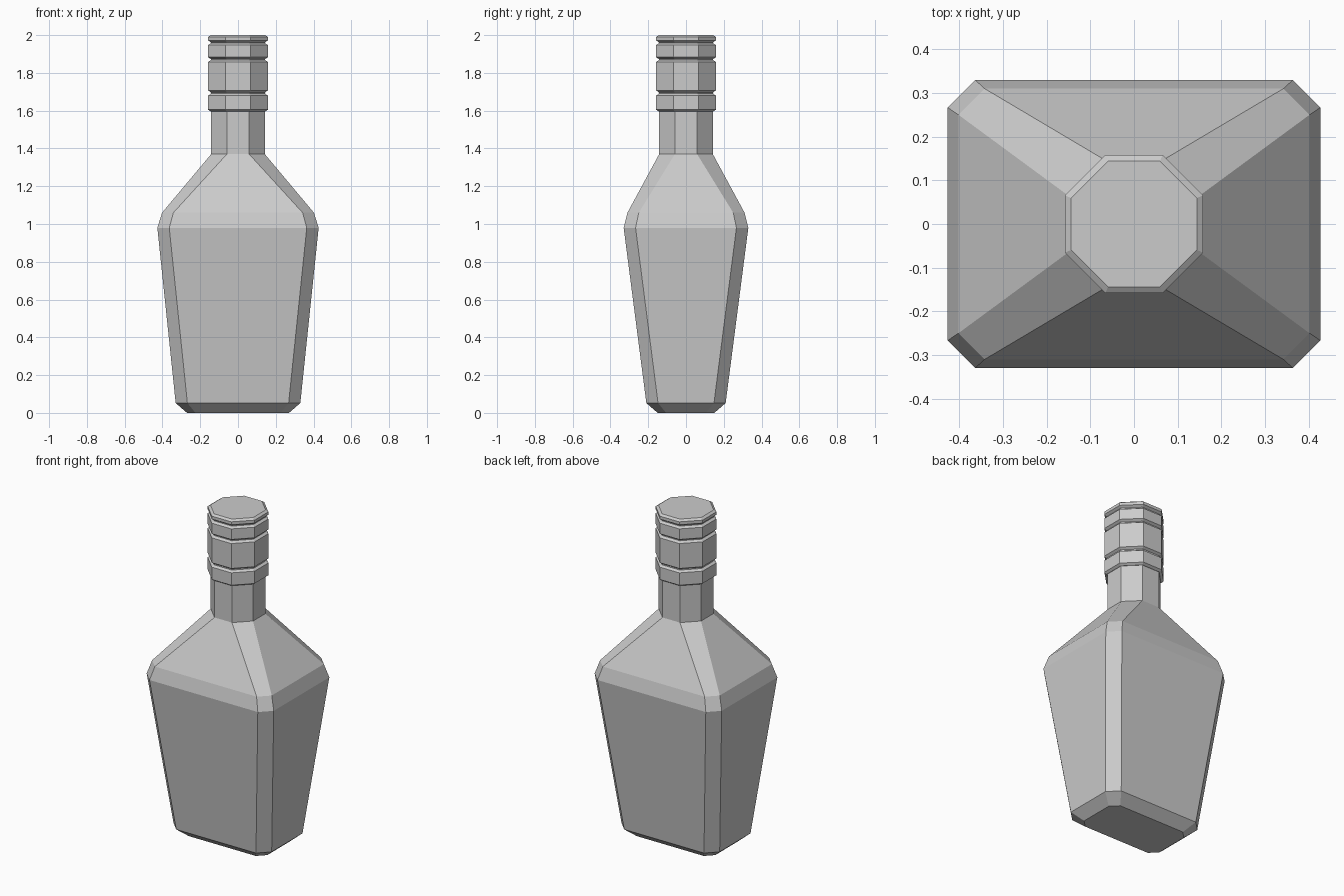
import bpy, bmesh

if "Cube" in bpy.data.objects:
    bpy.data.objects.remove(bpy.data.objects["Cube"])

grey = bpy.data.materials.new("plain grey")
grey.use_nodes = True
COLOR = (0.6, 0.6, 0.6, 1)
grey.diffuse_color = COLOR
grey.node_tree.nodes["Principled BSDF"].inputs["Base Color"].default_value = COLOR


def octagon(hx, hy, cut):
    """Rectangle outline with its four corners cut off, counter-clockwise."""
    ix, iy = hx - cut, hy - cut
    return [(hx, -iy), (hx, iy), (ix, hy), (-ix, hy),
            (-hx, iy), (-hx, -iy), (-ix, -hy), (ix, -hy)]


def loft(name, sections):
    """Skin a stack of (z, half width, half depth, corner cut) sections."""
    bm = bmesh.new()
    rings = [[bm.verts.new((x, y, z)) for x, y in octagon(hx, hy, cut)]
             for z, hx, hy, cut in sections]
    for low, high in zip(rings, rings[1:]):
        for i in range(8):
            j = (i + 1) % 8
            bm.faces.new((low[i], low[j], high[j], high[i]))
    bm.faces.new(rings[0][::-1])
    bm.faces.new(rings[-1])
    mesh = bpy.data.meshes.new(name)
    bm.to_mesh(mesh)
    bm.free()
    mesh.materials.append(grey)
    obj = bpy.data.objects.new(name, mesh)
    bpy.context.collection.objects.link(obj)
    return obj


def regular(z, r):
    return (z, r, r, r * 0.586)


# Tapered body, sloping shoulders and slim neck
loft("bottle_body", [
    (0.0, 0.27, 0.15, 0.045),
    (0.052, 0.33, 0.21, 0.062),
    (0.98, 0.427, 0.33, 0.063),
    (1.06, 0.402, 0.31, 0.06),
    regular(1.37, 0.142),
    regular(1.60, 0.142),
])

# Cap: four bevelled bands separated by narrow grooves
RIM, GROOVE, BEVEL = 0.158, 0.144, 0.01
cap = []
for bottom, top in [(1.595, 1.69), (1.697, 1.868), (1.873, 1.957), (1.962, 2.0)]:
    cap += [regular(bottom, GROOVE), regular(bottom + BEVEL, RIM),
            regular(top - BEVEL, RIM), regular(top, GROOVE)]
loft("bottle_cap", cap)
